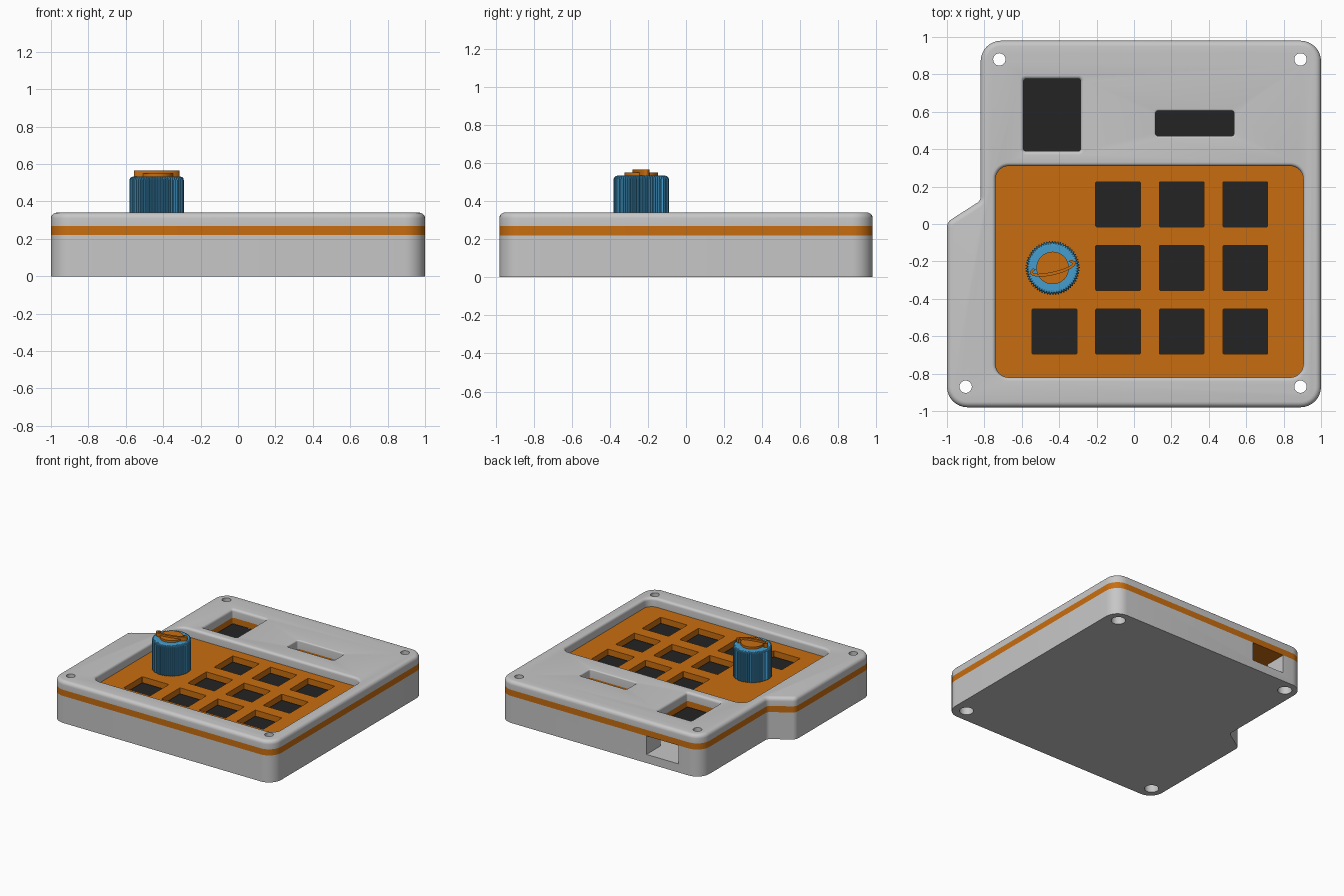
import bpy, bmesh, math
from mathutils import Vector

if "Cube" in bpy.data.objects:
    bpy.data.objects.remove(bpy.data.objects["Cube"])


def material(name, rgb):
    m = bpy.data.materials.new(name)
    m.diffuse_color = (*rgb, 1)
    m.use_nodes = True
    m.node_tree.nodes["Principled BSDF"].inputs["Base Color"].default_value = m.diffuse_color
    return m


GREY = material("light grey", (0.57, 0.57, 0.57))
ORANGE = material("orange", (0.58, 0.155, 0.005))
BLUE = material("blue", (0.06, 0.34, 0.62))
DARK = material("near black", (0.017, 0.017, 0.017))


def rounded(corners, steps=8):
    """Counter-clockwise corners (x, y, radius) -> list of (point, outward normal)."""
    out = []
    for i, (x, y, r) in enumerate(corners):
        p = Vector((x, y))
        a = (Vector(corners[i - 1][:2]) - p).normalized()
        b = (Vector(corners[(i + 1) % len(corners)][:2]) - p).normalized()
        half = a.angle(b) / 2
        c = p + (a + b).normalized() * r / math.sin(half)
        t = r / math.tan(half)
        sign = 1 if a.y * b.x - a.x * b.y > 0 else -1
        s, e = p + a * t - c, p + b * t - c
        a0 = math.atan2(s.y, s.x)
        turn = (math.atan2(e.y, e.x) - a0 + math.pi) % (2 * math.pi) - math.pi
        for k in range(steps + 1):
            w = a0 + turn * k / steps
            d = Vector((math.cos(w), math.sin(w)))
            out.append((c + d * r, d * sign))
    return out


def rect(x0, x1, y0, y1, r):
    return rounded([(x0, y0, r), (x1, y0, r), (x1, y1, r), (x0, y1, r)])


def circle(x, y, r, n=32):
    dirs = [Vector((math.cos(2 * math.pi * k / n), math.sin(2 * math.pi * k / n)))
            for k in range(n)]
    return [(Vector((x, y)) + d * r, d) for d in dirs]


def loft(name, outline, sections, mat=None):
    """Closed solid through (z, outward offset) sections of one outline."""
    bm = bmesh.new()
    rings = [[bm.verts.new((*(p + n * d), z)) for p, n in outline] for z, d in sections]
    count = len(outline)
    for low, high in zip(rings, rings[1:]):
        for i in range(count):
            j = (i + 1) % count
            bm.faces.new((low[i], low[j], high[j], high[i]))
    bm.faces.new(rings[0][::-1])
    bm.faces.new(rings[-1])
    me = bpy.data.meshes.new(name)
    bm.to_mesh(me)
    bm.free()
    ob = bpy.data.objects.new(name, me)
    bpy.context.collection.objects.link(ob)
    if mat:
        me.materials.append(mat)
    return ob


def activate(ob):
    bpy.ops.object.select_all(action='DESELECT')
    ob.select_set(True)
    bpy.context.view_layer.objects.active = ob


def smooth(ob, angle=35):
    activate(ob)
    bpy.ops.object.shade_smooth_by_angle(angle=math.radians(angle))


def cut(ob, cutters):
    """Subtract (outline, sections) solids."""
    for outline, sections in cutters:
        tool = loft("cutter", outline, sections)
        mod = ob.modifiers.new("cut", 'BOOLEAN')
        mod.operation, mod.solver, mod.object = 'DIFFERENCE', 'EXACT', tool
        activate(ob)
        bpy.ops.object.modifier_apply(modifier=mod.name)
        bpy.data.objects.remove(tool)
    smooth(ob)


def fillet(z, r, start, sign, steps=5):
    """Quarter-round sections ending at height z."""
    return [(z - r + r * math.sin(k / steps * math.pi / 2),
             start + sign * r * (1 - math.cos(k / steps * math.pi / 2)))
            for k in range(steps + 1)]


def flared(outline, r):
    return outline, [(0.2, 0)] + fillet(0.34, r, 0, 1) + [(0.4, r)]


# Shared footprint and openings
body = rounded([(-1, -0.98, 0.11), (1, -0.98, 0.11), (1, 0.98, 0.11), (-0.82, 0.98, 0.11),
                (-0.82, 0.125, 0.04), (-1, 0.01, 0.05)])
screws = [(-0.72, 0.88), (0.89, 0.88), (0.89, -0.87), (-0.9, -0.87)]
through = [(circle(x, y, 0.033, 24), [(-0.1, 0), (0.5, 0)]) for x, y in screws]
key_window = rect(-0.74, 0.905, -0.82, 0.31, 0.07)
display = rect(-0.59, -0.285, 0.39, 0.775, 0.012)
slot = rect(0.115, 0.535, 0.47, 0.605, 0.015)

# Bottom case: board recess, port opening at the back, counterbored screws
case = loft("bottom_case", body, [(0, 0), (0.22, 0)], GREY)
cut(case, through + [(circle(x, y, 0.053, 24), [(-0.1, 0), (0.08, 0)]) for x, y in screws]
    + [(rect(-0.76, 0.92, -0.79, 0.8, 0.03), [(0.07, 0), (0.3, 0)]),
       (rect(-0.62, -0.33, 0.6, 1.2, 0.005), [(0.07, 0), (0.3, 0)])])

# Circuit board under the plate
smooth(loft("circuit_board", rect(-0.755, 0.915, -0.785, 0.795, 0.03),
            [(0.185, 0), (0.208, 0)], DARK))

# Switch plate with square key holes
plate = loft("switch_plate", body, [(0.22, 0), (0.27, 0)], ORANGE)
keys = [(col, row) for row in range(3) for col in range(4) if col > 0 or row == 2]
holes = []
for col, row in keys:
    x, y = -0.425 + 0.34 * col, 0.105 - 0.34 * row
    holes.append(rect(x - 0.12, x + 0.12, y - 0.12, y + 0.12, 0.006))
cut(plate, through + [(o, [(0.15, 0), (0.4, 0)]) for o in holes + [display, slot]])

# Top frame with rounded outer and window edges
frame = loft("top_frame", body, [(0.27, 0)] + fillet(0.34, 0.03, 0, -1), GREY)
cut(frame, through + [flared(key_window, 0.02), flared(display, 0.02), flared(slot, 0.01)])

# Knurled knob on a short shaft
KX, KY, TEETH = -0.435, -0.235, 60
knurl = []
for k in range(TEETH * 4):
    w = 2 * math.pi * k / (TEETH * 4)
    d = Vector((math.cos(w), math.sin(w)))
    knurl.append((Vector((KX, KY)) + d * (0.145 if k % 4 < 2 else 0.137), d))
loft("knob", knurl, [(0.285, 0)] + fillet(0.533, 0.018, 0, -1, 3), BLUE)
smooth(loft("knob_shaft", circle(KX, KY, 0.06), [(0.2, 0), (0.3, 0)], DARK))

# Ringed disc emblem on the knob
smooth(loft("knob_disc", circle(KX, KY, 0.087, 40), [(0.53, 0), (0.55, 0)], ORANGE))


def arc(rx, ry, backwards):
    tilt, pts = math.radians(13), []
    for k in range(33):
        w = math.radians(-215 + 250 * (32 - k if backwards else k) / 32)
        x, y = rx * math.cos(w), ry * math.sin(w)
        pts.append((Vector((KX + x * math.cos(tilt) - y * math.sin(tilt),
                            KY + x * math.sin(tilt) + y * math.cos(tilt))), Vector((0, 0))))
    return pts


smooth(loft("knob_ring", arc(0.125, 0.038, False) + arc(0.108, 0.02, True),
            [(0.53, 0), (0.565, 0)], ORANGE))
